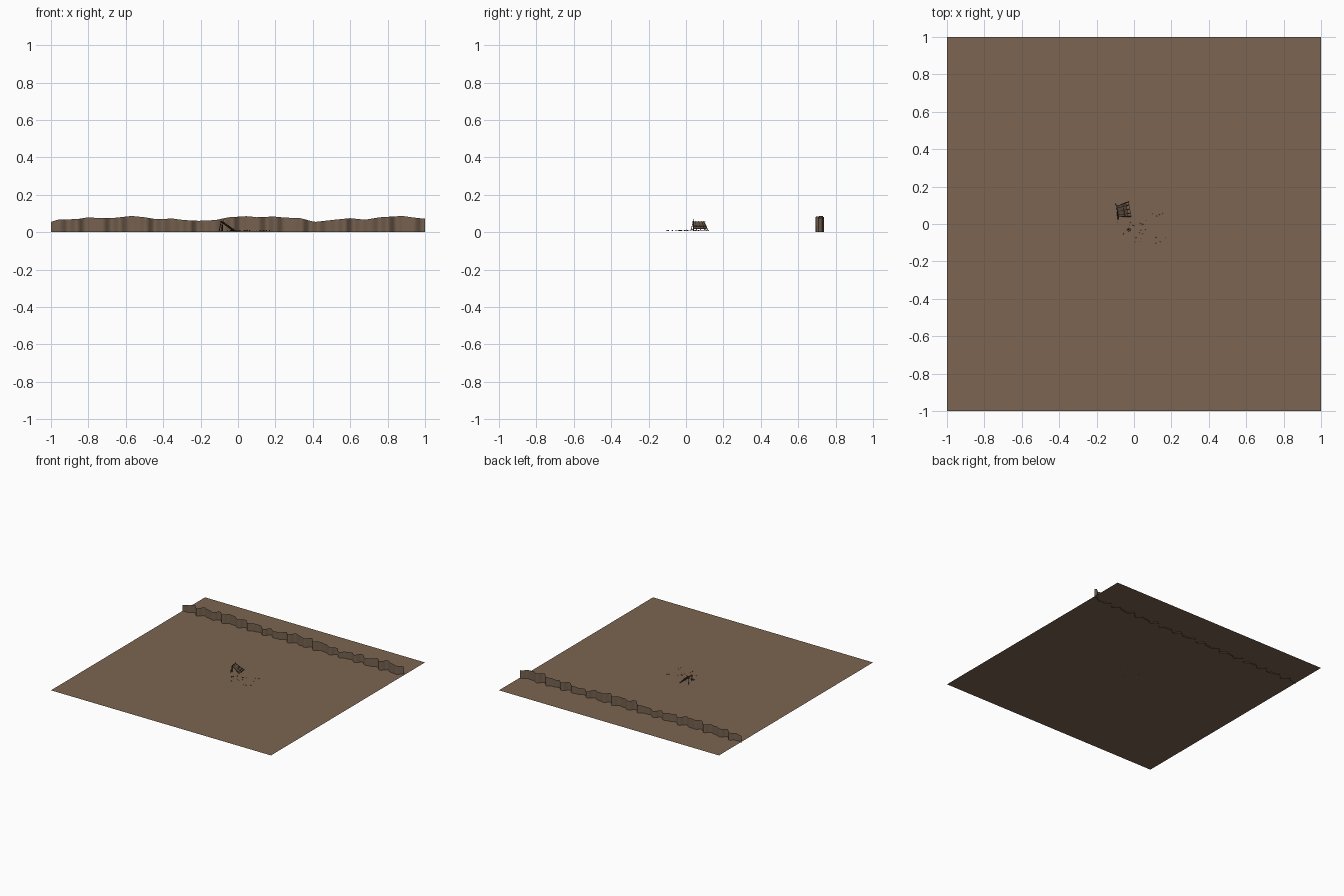
import bpy, bmesh, math, random
from mathutils import Vector, Matrix

if "Cube" in bpy.data.objects:
    bpy.data.objects.remove(bpy.data.objects["Cube"])

random.seed(4)
G = 0.008  # ground level


def mat(name, rgb):
    m = bpy.data.materials.new(name)
    m.diffuse_color = (*rgb, 1)
    m.use_nodes = True
    m.node_tree.nodes["Principled BSDF"].inputs["Base Color"].default_value = m.diffuse_color
    return m


EARTH = mat("dry earth", (0.20, 0.13, 0.083))
CLIFF = mat("ridge earth", (0.18, 0.12, 0.08))
WOOD = mat("dark wood", (0.06, 0.038, 0.022))
HIDE = mat("worn hide", (0.13, 0.09, 0.06))
STONE = mat("grey stone", (0.09, 0.08, 0.07))
CHAR = mat("charcoal", (0.015, 0.013, 0.012))


def finish(name, bm, material):
    me = bpy.data.meshes.new(name)
    bm.to_mesh(me)
    bm.free()
    me.materials.append(material)
    ob = bpy.data.objects.new(name, me)
    bpy.context.collection.objects.link(ob)
    return ob


def poles(name, pairs, r, material, sides=6):
    """Thin round poles between pairs of points."""
    bm = bmesh.new()
    for a, b in pairs:
        a, b = Vector(a), Vector(b)
        d = b - a
        m = Matrix.Translation((a + b) / 2) @ d.to_track_quat('Z', 'Y').to_matrix().to_4x4()
        bmesh.ops.create_cone(bm, cap_ends=True, segments=sides, radius1=r,
                              radius2=r * 0.8, depth=d.length, matrix=m)
    return finish(name, bm, material)


def stones(name, spots, r, material):
    """Flattened low-poly pebbles."""
    bm = bmesh.new()
    for x, y in spots:
        s = r * random.uniform(0.7, 1.3)
        m = (Matrix.Translation((x, y, G + s * 0.3))
             @ Matrix.Rotation(random.uniform(0, 6), 4, 'Z')
             @ Matrix.Diagonal((1.2, 0.9, 0.6, 1)))
        bmesh.ops.create_icosphere(bm, subdivisions=1, radius=s, matrix=m)
    return finish(name, bm, material)


# Ground sheet
bm = bmesh.new()
bmesh.ops.create_grid(bm, x_segments=1, y_segments=1, size=1,
                      matrix=Matrix.Translation((0, 0, G)))
finish("ground_sheet", bm, EARTH)

# Folded ridge along the back
crest = [(-1, .055), (-.96, .068), (-.86, .07), (-.8, .08), (-.74, .075), (-.66, .077),
         (-.57, .087), (-.5, .08), (-.44, .07), (-.35, .073), (-.29, .065), (-.21, .061),
         (-.12, .065), (-.05, .08), (.05, .086), (.1, .08), (.19, .084), (.25, .078),
         (.33, .076), (.41, .055), (.5, .065), (.6, .075), (.68, .067), (.76, .08),
         (.88, .087), (.95, .077), (1, .072)]


def crest_z(x):
    for (x0, z0), (x1, z1) in zip(crest, crest[1:]):
        if x <= x1:
            return z0 + (z1 - z0) * (x - x0) / (x1 - x0)
    return crest[-1][1]


bm = bmesh.new()
prev = None
N = 140
for i in range(N + 1):
    x = -1 + 2 * i / N
    y = 0.716 + 0.014 * math.sin(53 * x) + 0.009 * math.sin(83 * x + 1)
    row = [bm.verts.new((x, y, z)) for z in (0, crest_z(x))]
    if prev:
        f = bm.faces.new((prev[0], row[0], row[1], prev[1]))
        f.smooth = True
    prev = row
finish("back_ridge", bm, CLIFF)

# Lean-to shelter, turned slightly
turn = Matrix.Translation((-0.058, 0.073, G)) @ Matrix.Rotation(math.radians(10), 4, 'Z')
frame = []
for s in (-1, 1):
    frame += [((-.035, s * .042, 0), (-.028, s * .028, .052)),
              ((.038, s * .040, 0), (-.03, s * .028, .050))]
frame += [((-.03, -.036, .047), (-.03, .036, .047)),
          ((-.03, -.028, .0), (-.026, -.027, .062)),
          ((.005, -.036, .024), (.005, .036, .024)),
          ((-.036, -.04, .003), (-.03, .03, .045)),
          ((.036, -.045, .003), (.036, .045, .003))]
frame += [((.036, y, .002), (-.034, y * .8, .05)) for y in (-.022, 0, .022)]
poles("shelter_frame", frame, 0.002, WOOD).matrix_world = turn

bm = bmesh.new()
corners = [(-.03, -.028, .048), (.022, -.034, .012), (.022, .034, .012), (-.03, .028, .048)]
bm.faces.new([bm.verts.new(c) for c in corners])
cover = finish("shelter_cover", bm, HIDE)
cover.matrix_world = turn
mod = cover.modifiers.new("thickness", 'SOLIDIFY')
mod.thickness = 0.002

# Fire pit with a ring of stones
fx, fy = -0.028, -0.03
stones("fire_ring", [(fx + .009 * math.cos(k * math.tau / 7), fy + .009 * math.sin(k * math.tau / 7))
                     for k in range(7)], 0.0035, STONE)
poles("fire_logs", [((fx - .006 * math.cos(a), fy - .006 * math.sin(a), G + .001),
                     (fx + .006 * math.cos(a), fy + .006 * math.sin(a), G + .004))
                    for a in (0.2, 1.3, 2.4)], 0.0015, CHAR)

# Fallen sticks and scattered pebbles
poles("fallen_sticks", [((.03, .006, G + .002), (.052, -.004, G + .002)),
                        ((.04, -.006, G + .002), (.05, .004, G + .004)),
                        ((.004, -.092, G + .002), (.012, -.1, G + .002)),
                        ((-.012, -.004, G + .002), (.004, -.012, G + .002))], 0.002, WOOD)
stones("earth_pebbles", [(random.uniform(-.1, .17), random.uniform(-.11, .08))
                         for _ in range(22)], 0.0035, EARTH)
